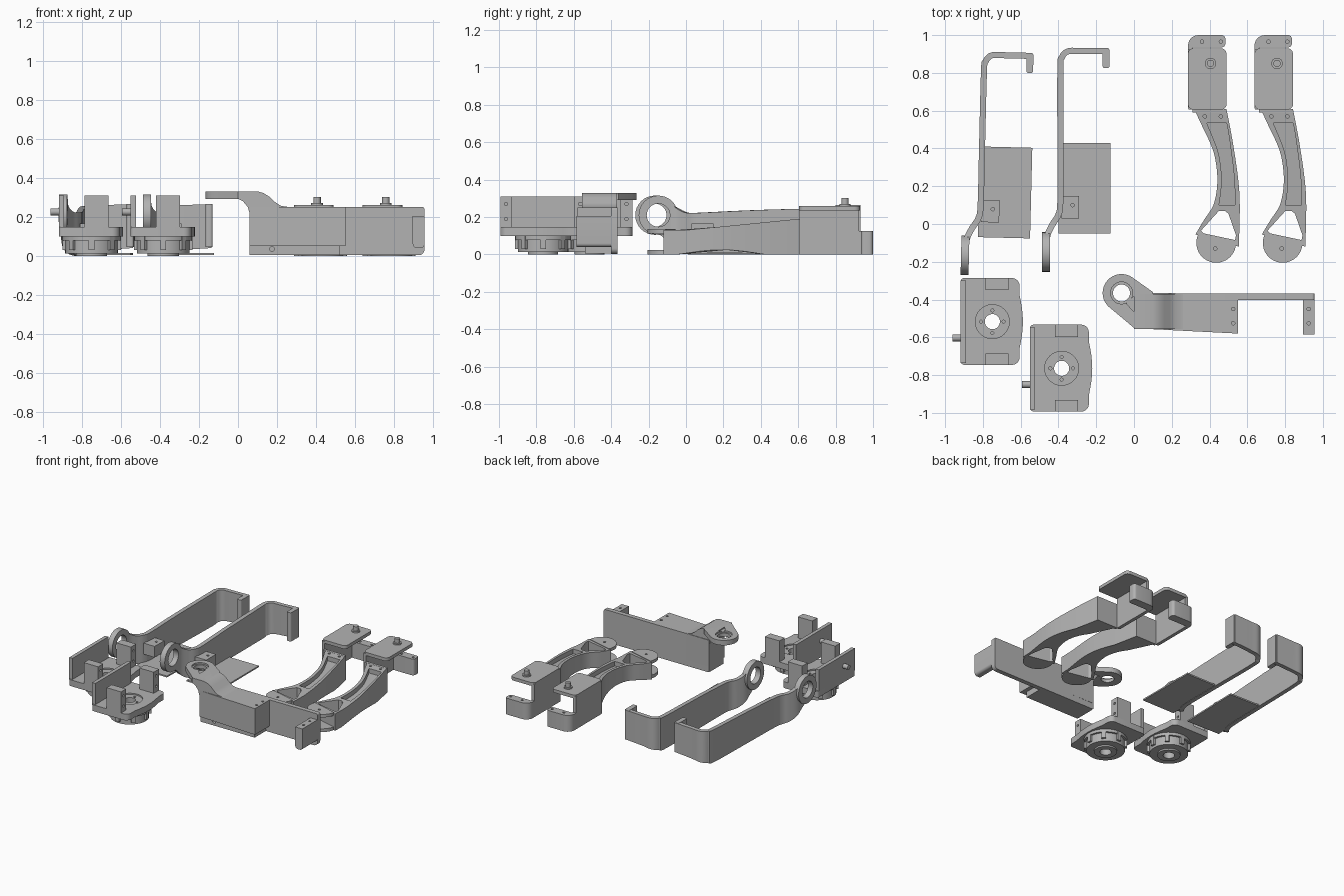
import bpy, bmesh, math
from mathutils import Vector, Matrix

if "Cube" in bpy.data.objects:
    bpy.data.objects.remove(bpy.data.objects["Cube"])

grey = bpy.data.materials.new("plain grey")
grey.use_nodes = True
grey.diffuse_color = (0.45, 0.45, 0.45, 1)
grey.node_tree.nodes["Principled BSDF"].inputs["Base Color"].default_value = (0.45, 0.45, 0.45, 1)


def finish(name, bm):
    bmesh.ops.recalc_face_normals(bm, faces=bm.faces)
    me = bpy.data.meshes.new(name)
    bm.to_mesh(me)
    bm.free()
    me.materials.append(grey)
    ob = bpy.data.objects.new(name, me)
    bpy.context.collection.objects.link(ob)
    return ob


def prism(name, pts, z0, z1, matrix=None):
    bm = bmesh.new()
    f = bm.faces.new([bm.verts.new((x, y, z0)) for x, y in pts])
    new = bmesh.ops.extrude_face_region(bm, geom=[f])["geom"]
    for v in new:
        if isinstance(v, bmesh.types.BMVert):
            v.co.z = z1
    if matrix:
        bm.transform(matrix)
    return finish(name, bm)


def rect(x0, x1, y0, y1, r=(0, 0, 0, 0)):
    """Rectangle with its own radius per corner, from lower left counter-clockwise."""
    pts = []
    for i, (cx, cy, sx, sy) in enumerate(((x0, y0, 1, 1), (x1, y0, -1, 1), (x1, y1, -1, -1), (x0, y1, 1, -1))):
        if r[i] == 0:
            pts.append((cx, cy))
            continue
        for k in range(7):
            a = math.pi + i * math.pi / 2 + k * math.pi / 12
            pts.append((cx + r[i] * (sx + math.cos(a)), cy + r[i] * (sy + math.sin(a))))
    return pts


def box(name, x0, x1, y0, y1, z0, z1, r=(0, 0, 0, 0)):
    return prism(name, rect(x0, x1, y0, y1, r), z0, z1)


def circle(x, y, r, n=32):
    return [(x + r * math.cos(2 * math.pi * k / n), y + r * math.sin(2 * math.pi * k / n)) for k in range(n)]


def rod(name, x, y, z0, z1, r):
    return prism(name, circle(x, y, r), z0, z1)


def rod_x(name, x0, x1, y, z, r):
    turn = Matrix.Translation((0, y, z)) @ Matrix.Rotation(math.pi / 2, 4, 'Y')
    return prism(name, circle(0, 0, r), x0, x1, turn)


def cut(ob, *cutters):
    for c in cutters:
        m = ob.modifiers.new("cut", 'BOOLEAN')
        m.operation, m.solver, m.object = 'DIFFERENCE', 'EXACT', c
        with bpy.context.temp_override(object=ob, active_object=ob):
            bpy.ops.object.modifier_apply(modifier="cut")
        bpy.data.objects.remove(c)
    return ob


def holes(ob, spots, z0, z1, r=0.009):
    return cut(ob, *[rod("hole", x, y, z0, z1, r) for x, y in spots])


def smooth_path(pts, steps=5):
    """Catmull-Rom curve through the points."""
    p = [Vector(q) for q in pts]
    p = [p[0]] + p + [p[-1]]
    out = []
    for a, b, c, d in zip(p, p[1:], p[2:], p[3:]):
        for k in range(steps):
            t = k / steps
            out.append(0.5 * (2 * b + (c - a) * t + (2 * a - 5 * b + 4 * c - d) * t * t + (3 * b - a - 3 * c + d) * t ** 3))
    return out + [p[-1]]


def ribbon(name, pts, thick):
    """Upright wall along a path of (x, y, bottom, top)."""
    path, bm, rows = smooth_path(pts), bmesh.new(), []
    for i, p in enumerate(path):
        d = path[min(i + 1, len(path) - 1)] - path[max(i - 1, 0)]
        n = Vector((-d.y, d.x)).normalized() * thick / 2
        rows.append([bm.verts.new((p.x + s * n.x, p.y + s * n.y, z)) for s, z in ((1, p.z), (1, p.w), (-1, p.w), (-1, p.z))])
    for a, b in zip(rows, rows[1:]):
        for k in range(4):
            bm.faces.new((a[k], a[k - 1], b[k - 1], b[k]))
    bm.faces.new(rows[0])
    bm.faces.new(rows[-1])
    return finish(name, bm)


def duplicate(parts, matrix):
    for ob in parts:
        twin = ob.copy()
        bpy.context.collection.objects.link(twin)
        twin.matrix_world = matrix @ ob.matrix_world


# Curved legs with top plate, hook and fork foot
left_edge = [(.32, .605), (.36, .52), (.415, .4), (.437, .3), (.44, .2), (.42, .1), (.37, .02), (.325, -.055)]
right_edge = [(.555, -.12), (.56, .1), (.55, .25), (.52, .45), (.49, .605)]
outline = [tuple(p) for p in smooth_path(left_edge) + smooth_path(right_edge)]
leg_arm = prism("leg_arm", outline, 0, .13)
pocket_left = [(.385, .535), (.44, .4), (.46, .3), (.463, .2), (.45, .1)]
pocket_right = [(.535, .1), (.53, .25), (.505, .45), (.49, .535)]
pocket = prism("pocket", [tuple(p) for p in smooth_path(pocket_left) + smooth_path(pocket_right)], .095, .3)
window = prism("window", [(.355, -.035), (.37, -.05), (.535, -.085), (.54, -.06), (.5, .055), (.48, .07), (.45, .07)], -.1, .3)
cut(leg_arm, pocket, window)
holes(leg_arm, [(.375, .57), (.46, .57)], .1, .2)
for v in leg_arm.data.vertices:
    x, y, z = v.co
    if z > .05:
        v.co.z += .06 * max(0, y) / .6
    elif -.04 < y < .42:
        v.co.z += .025 * math.sin((y + .04) / .46 * math.pi)
leg = [leg_arm]
for label, z0, z1 in (("lower", 0, .025), ("upper", .112, .135)):
    foot = [(.435 + .105 * math.cos(a), -.1 + .105 * math.sin(a))
            for a in (math.radians(155 + k * 8) for k in range(26))]
    leg.append(prism("foot_plate_" + label, foot, z0, z1))
holes(leg[-1], [(.43, -.13)], .1, .2)
leg.append(box("leg_side_wall", .286, .312, .605, .925, 0, .25, (.01, 0, 0, 0)))
leg.append(box("leg_top_plate", .286, .49, .605, .93, .235, .26, (.03, .03, .03, .03)))
leg.append(box("leg_front_wall", .31, .49, .59, .61, 0, .19))
hook = box("leg_hook", .286, .484, .935, 1, 0, .125, (0, .02, .02, .055))
leg.append(holes(hook, [(.36, .965), (.46, .965)], .08, .2))
leg.append(box("hook_link", .286, .312, .92, .94, 0, .125))
leg.append(rod("peg_collar", .405, .85, .255, .27, .03))
leg.append(rod("peg", .405, .85, .255, .302, .019))
duplicate(leg, Matrix.Translation((.352, 0, 0)))

# Long side brackets with a ring eye at the front
wall = ribbon("bracket_wall", [(-.466, -.16, .13, .29), (-.463, -.1, .09, .29), (-.455, -.05, .04, .25),
                               (-.43, 0, .01, .225), (-.4, .05, 0, .222), (-.39, .12, 0, .225),
                               (-.39, .4, 0, .238), (-.39, .82, 0, .25), (-.383, .88, .01, .255),
                               (-.35, .914, .02, .258), (-.28, .916, .03, .26), (-.135, .916, .04, .265)], .032)
ring = rod_x("bracket_ring", -.487, -.445, -.148, .21, .105)
for ob in (wall, ring):
    cut(ob, rod_x("ring_hole", -.6, -.4, -.148, .21, .062))
bracket = [wall, ring,
           box("bracket_floor", -.4, -.124, -.05, .43, .003, .014),
           box("bracket_end", -.166, -.13, .825, .925, .045, .265, (.012, .012, 0, 0)),
           holes(box("bracket_lug", -.385, -.29, .03, .148, .08, .165), [(-.325, .1)], .1, .2)]
turn = Matrix.Translation((-.8, .18, 0)) @ Matrix.Rotation(-.025, 4, 'Z') @ Matrix.Translation((.38, -.2, 0))
duplicate(bracket, turn)

# Round hub mounts with posts and a pin
cx, cy = -.75, -.517
plate_edge = rect(-.918, -.606, -.746, -.286, (.02, .04, .04, .02))
bulge = [(-.606 + .018 * math.sin(k * math.pi / 8), -.66 + .286 * k / 8) for k in range(9)]
plate_edge = plate_edge[:14] + bulge + plate_edge[14:]
dots = [(cx + .06 * math.cos(k * math.pi / 2), cy + .06 * math.sin(k * math.pi / 2)) for k in range(4)]
mount_plate = prism("mount_plate", plate_edge, .1, .148)
cut(mount_plate, rod("seat", cx, cy, .138, .3, .09))
hub = rod("hub", cx, cy, .012, .105, .135)
for ob in (mount_plate, hub):
    cut(ob, rod("bore", cx, cy, -.1, .3, .04))
holes(mount_plate, dots, .11, .3, .008)
mount = [mount_plate, hub, cut(rod("hub_foot", cx, cy, 0, .014, .08), rod("bore", cx, cy, -.1, .3, .04)),
         cut(rod("hub_flange", cx, cy, .078, .102, .15), rod("bore", cx, cy, 0, .3, .04)),
         box("mount_wall", -.918, -.89, -.735, -.3, .14, .31),
         rod_x("mount_pin", -.96, -.91, -.603, .225, .018)]
for k in range(8):
    spin = Matrix.Translation((cx, cy, 0)) @ Matrix.Rotation(k * math.pi / 4, 4, 'Z')
    mount.append(prism("hub_rib", rect(.12, .15, -.015, .015), .03, .1, spin))
for y0, y1 in ((-.746, -.685), (-.35, -.286)):
    post = box("mount_post", -.786, -.664, y0, y1, .14, .31)
    mid = (y0 + y1) / 2
    mount.append(cut(post, *[rod_x("hole", -.69, -.6, mid, z, .009) for z in (.19, .27)]))
duplicate(mount, Matrix.Translation((.367, -.247, 0)))

# Wide arm with a sloped eye
eye = [(-.066 + .1 * math.cos(a), -.365 + .1 * math.sin(a)) for a in (math.radians(55 + k * 9) for k in range(21))]
eye_plate = prism("arm_eye", eye + [(0, -.55), (.1, -.555), (.1, -.36)], .292, .33)
slot_turn = Matrix.Translation((.035, -.445, 0)) @ Matrix.Rotation(math.radians(-48), 4, 'Z')
cut(eye_plate, rod("eye_hole", -.066, -.365, 0, 1, .045), rod("eye_step", -.066, -.365, .318, 1, .058),
    prism("eye_slot", rect(-.07, .07, -.04, .04, (.01,) * 4), .322, .5, slot_turn))
holes(eye_plate, [(.01, -.43), (.05, -.465)], .25, .5)
slope = [(0, .33), (.1, .33), (.13, .322), (.16, .303), (.19, .275), (.22, .256), (.26, .25), (.26, .1),
         (.06, .1), (.06, .215), (.05, .25), (.025, .28), (0, .292)]
upright = Matrix.Rotation(math.pi / 2, 4, 'X')
prism("arm_slope", slope, .37, .555, upright)
arm_body = prism("arm_body", [(.06, -.555), (.55, -.58), (.55, -.37), (.06, -.365)], .05, .25)
holes(arm_body, [(.525, -.45), (.525, -.525)], .2, .4)
skirt = box("arm_skirt", .06, .52, -.54, -.38, .005, .055)
hole_y = prism("hole", circle(.175, .035, .012), .3, .7, upright)
cut(skirt, hole_y)
wall_side = rect(.06, .955, .003, .25, (.01, .03, .012, .01))
prism("arm_back_wall", wall_side, .367, .402, upright)
end = prism("arm_end_hook", rect(.895, .955, .04, .205, (.02, .02, 0, 0)), .39, .585, upright)
holes(end, [(.925, -.45), (.925, -.525)], .15, .4)

# Soft shading on curves, crisp edges elsewhere
for ob in bpy.data.objects:
    ob.select_set(ob.type == 'MESH')
bpy.context.view_layer.objects.active = eye_plate
bpy.ops.object.shade_smooth_by_angle(angle=math.radians(30))
